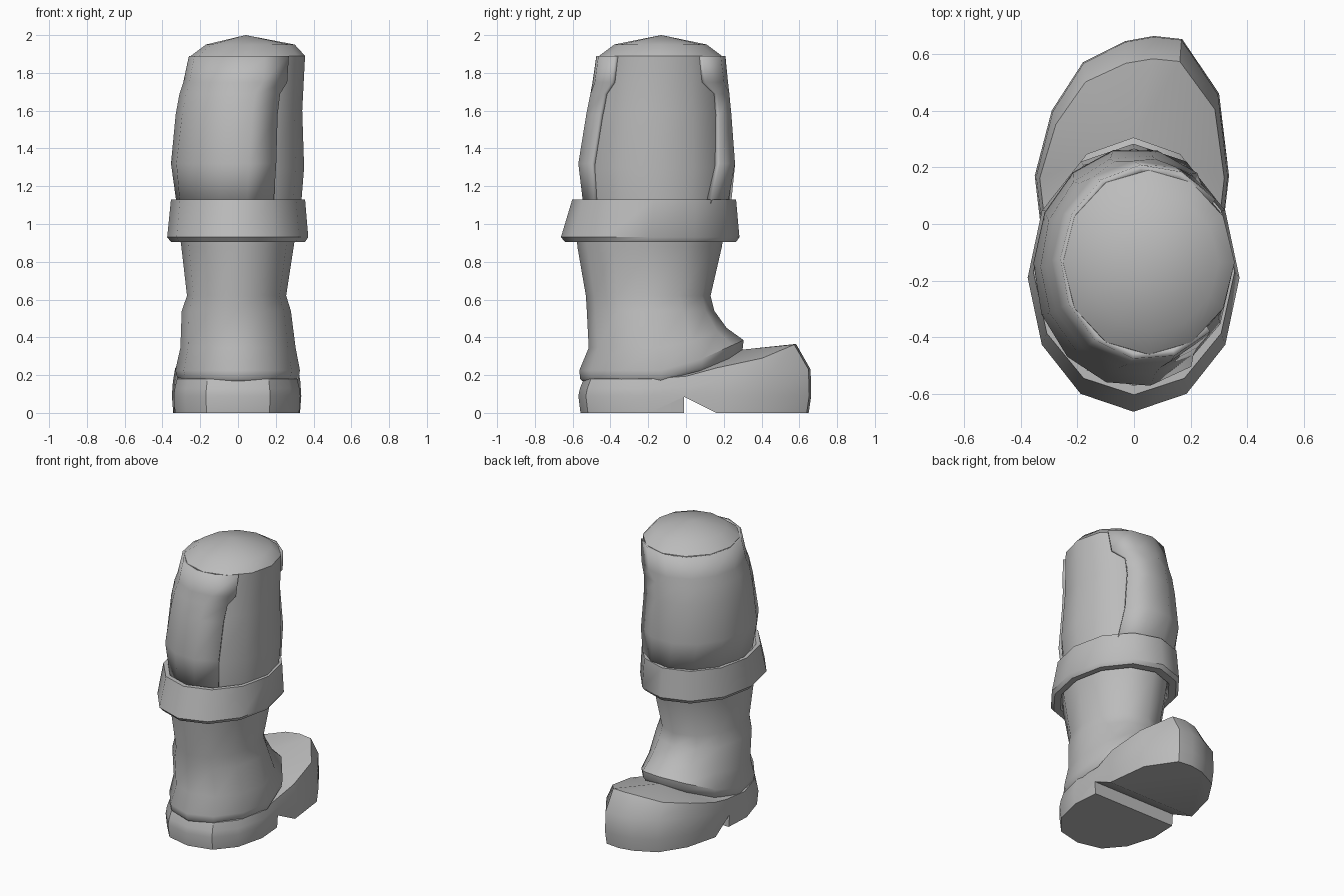
import bpy, bmesh
from math import sin, cos, radians, pi

cube = bpy.data.objects.get("Cube")
if cube:
    bpy.data.objects.remove(cube, do_unlink=True)

grey = bpy.data.materials.new("plain grey")
grey.use_nodes = True
COLOUR = (0.5, 0.5, 0.5, 1)
grey.diffuse_color = COLOUR
grey.node_tree.nodes["Principled BSDF"].inputs["Base Color"].default_value = COLOUR


def clamp(t):
    return max(0.0, min(1.0, t))


def ring(left, right, back, front, z, rise=0.0, n=12):
    """Ellipse given by its extents; rise lifts the side towards the toe."""
    pts = []
    for i in range(n):
        a = 2 * pi * i / n
        x = (left + right) / 2 + (right - left) / 2 * cos(a)
        y = (back + front) / 2 + (front - back) / 2 * sin(a)
        pts.append((x, y, z + rise * clamp((y + 0.05) / (front + 0.05))))
    return pts


def loft(name, rings, closed=True, caps=(True, True), apex=None):
    """Skin stacked rings, listed from bottom to top."""
    bm = bmesh.new()
    rows = [[bm.verts.new(p) for p in r] for r in rings]
    n = len(rows[0])
    for lo, hi in zip(rows, rows[1:]):
        for i in range(n if closed else n - 1):
            j = (i + 1) % n
            bm.faces.new((lo[i], lo[j], hi[j], hi[i]))
    if caps[0]:
        bm.faces.new(rows[0][::-1])
    if apex:
        tip = bm.verts.new(apex)
        for i in range(n):
            bm.faces.new((rows[-1][i], rows[-1][(i + 1) % n], tip))
    elif caps[1]:
        bm.faces.new(rows[-1])
    mesh = bpy.data.meshes.new(name)
    bm.to_mesh(mesh)
    bm.free()
    mesh.materials.append(grey)
    obj = bpy.data.objects.new(name, mesh)
    bpy.context.collection.objects.link(obj)
    return obj


def smooth(obj, angle=38):
    bpy.ops.object.select_all(action="DESELECT")
    obj.select_set(True)
    bpy.context.view_layer.objects.active = obj
    bpy.ops.object.shade_smooth_by_angle(angle=radians(angle))


# Inner leg with its shallow domed top
leg = loft("leg", [
    ring(-0.29, 0.33, -0.52, 0.21, 1.05),
    ring(-0.33, 0.35, -0.55, 0.24, 1.30),
    ring(-0.31, 0.34, -0.51, 0.22, 1.60),
    ring(-0.25, 0.355, -0.46, 0.19, 1.89),
    ring(-0.17, 0.30, -0.38, 0.11, 1.95),
], apex=(0.04, -0.13, 2.0))
smooth(leg)

# Wrapped shin shell, open along one side: extents, height, opening angles
shell_levels = [
    (-0.32, 0.34, -0.54, 0.235, 1.05, -58, 44),
    (-0.355, 0.36, -0.575, 0.27, 1.32, -56, 52),
    (-0.33, 0.35, -0.535, 0.245, 1.58, -54, 56),
    (-0.31, 0.35, -0.515, 0.235, 1.69, -52, 55),
    (-0.29, 0.355, -0.50, 0.225, 1.75, -45, 42),
    (-0.26, 0.36, -0.48, 0.21, 1.89, -45, 40),
]
rows = []
for left, right, back, front, z, a0, a1 in shell_levels:
    row = []
    for i in range(11):
        a = radians(a1 + (360 + a0 - a1) * i / 10)
        row.append(((left + right) / 2 + (right - left) / 2 * cos(a),
                    (back + front) / 2 + (front - back) / 2 * sin(a), z))
    rows.append(row)
shell = loft("shin_shell", rows, closed=False, caps=(False, False))
solid = shell.modifiers.new("thickness", "SOLIDIFY")
solid.thickness = 0.03
solid.offset = -1
smooth(shell)

# Flared cuff band
cuff = loft("cuff_band", [
    ring(-0.30, 0.30, -0.57, 0.19, 0.93),
    ring(-0.315, 0.315, -0.59, 0.21, 0.905),
    ring(-0.355, 0.355, -0.64, 0.265, 0.905),
    ring(-0.375, 0.372, -0.662, 0.283, 0.93),
    ring(-0.355, 0.355, -0.602, 0.265, 1.13),
    ring(-0.33, 0.33, -0.57, 0.24, 1.13),
    ring(-0.29, 0.29, -0.53, 0.20, 1.07),
])
smooth(cuff)

# Boot upper with the instep flap and its slanted lower lip
upper = loft("boot_upper", [
    ring(-0.31, 0.31, -0.55, 0.28, 0.17, 0.14),
    ring(-0.32, 0.32, -0.56, 0.30, 0.18, 0.16),
    ring(-0.332, 0.328, -0.565, 0.305, 0.225, 0.16),
    ring(-0.305, 0.305, -0.515, 0.215, 0.345, 0.105),
    ring(-0.298, 0.28, -0.525, 0.15, 0.54),
    ring(-0.27, 0.255, -0.53, 0.13, 0.62),
    ring(-0.30, 0.295, -0.575, 0.19, 0.88),
    ring(-0.31, 0.305, -0.58, 0.20, 0.95),
])
smooth(upper)

# Foot: heel and toe cap drawn from one plan outline
outline = [
    (0, -0.57), (0.17, -0.53), (0.28, -0.40), (0.33, -0.20), (0.315, 0),
    (0.335, 0.17), (0.30, 0.46), (0.17, 0.652), (0.07, 0.663), (-0.03, 0.645),
    (-0.18, 0.57), (-0.29, 0.40), (-0.35, 0.17), (-0.33, 0), (-0.34, -0.20),
    (-0.28, -0.40), (-0.17, -0.53),
]


def rim(y):
    if y < 0.43:
        return 0.18 + 0.11 * clamp((y + 0.05) / 0.4)
    return 0.29 + 0.075 * clamp((y - 0.43) / 0.15)


def foot_ring(scale, height, toe=1.0):
    pts = []
    for x, y in outline:
        yy = y * scale * (toe if y > 0.3 else 1)
        pts.append((x * scale, yy, height(yy)))
    return pts


foot = loft("foot", [
    foot_ring(0.98, lambda y: 0),
    foot_ring(1.0, lambda y: 0.09),
    foot_ring(0.985, lambda y: 0.13 + 0.10 * clamp((y + 0.05) / 0.6), 1.01),
    foot_ring(0.95, rim, 0.925),
], apex=(0, 0.30, 0.335))

# Notch between heel and front sole
notch = loft("sole_notch_cutter", [
    [(x, -0.01, -0.01), (x, 0.18, -0.01), (x, -0.01, 0.085)] for x in (-0.6, 0.6)
])
notch.hide_render = True
cut = foot.modifiers.new("notch", "BOOLEAN")
cut.operation = "DIFFERENCE"
cut.object = notch
cut.solver = "EXACT"
bpy.ops.object.select_all(action="DESELECT")
foot.select_set(True)
bpy.context.view_layer.objects.active = foot
bpy.ops.object.modifier_apply(modifier="notch")
bpy.data.objects.remove(notch, do_unlink=True)
smooth(foot, 32)
